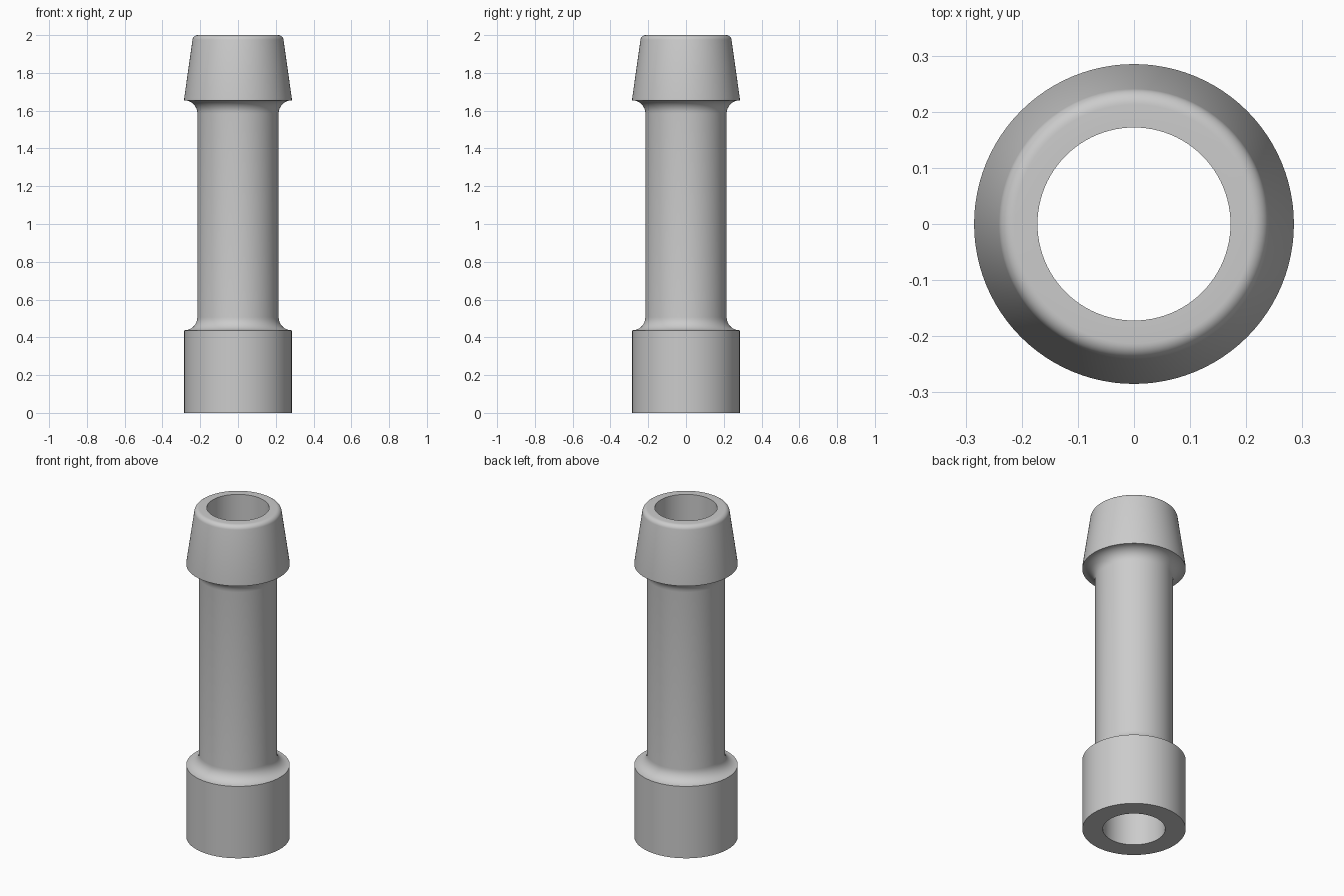
import bpy, bmesh, math
from mathutils import Vector

cube = bpy.data.objects.get("Cube")
if cube:
    bpy.data.objects.remove(cube, do_unlink=True)

SEGMENTS = 96
BORE, STEM, COLLAR = 0.172, 0.215, 0.285
FILLET = COLLAR - STEM


def arc(cx, cz, radius, start, end, steps=8):
    """Points of a circular arc in the profile plane, angles in degrees."""
    angles = [math.radians(start + (end - start) * i / steps) for i in range(steps + 1)]
    return [(cx + radius * math.cos(a), cz + radius * math.sin(a)) for a in angles]


# Closed half-section: base collar, filleted stem, tapered barb, bore
profile = [(BORE, 0), (COLLAR, 0)]
profile += arc(COLLAR, 0.437 + FILLET, FILLET, 270, 180)
profile += arc(COLLAR, 1.655 - FILLET, FILLET, 180, 90)
profile += [(COLLAR, 1.665)]
profile += arc(0.213, 1.972, 0.028, 8, 90)
profile += [(BORE, 2)]

# Spin the section around the vertical axis
bm = bmesh.new()
verts = [bm.verts.new((r, 0, z)) for r, z in profile]
edges = [bm.edges.new((verts[i - 1], verts[i])) for i in range(len(verts))]
bmesh.ops.spin(bm, geom=verts + edges, cent=Vector(), axis=(0, 0, 1),
               angle=math.tau, steps=SEGMENTS, use_merge=True)
bmesh.ops.remove_doubles(bm, verts=bm.verts, dist=0.0001)
bmesh.ops.recalc_face_normals(bm, faces=bm.faces)
mesh = bpy.data.meshes.new("hose_barb_fitting")
bm.to_mesh(mesh)
bm.free()

# Plain grey metal
grey = bpy.data.materials.new("plain grey")
grey.use_nodes = True
grey.diffuse_color = (0.6, 0.6, 0.6, 1)
grey.node_tree.nodes["Principled BSDF"].inputs["Base Color"].default_value = (0.6, 0.6, 0.6, 1)
mesh.materials.append(grey)

fitting = bpy.data.objects.new("hose_barb_fitting", mesh)
bpy.context.collection.objects.link(fitting)
bpy.ops.object.select_all(action='DESELECT')
fitting.select_set(True)
bpy.context.view_layer.objects.active = fitting
bpy.ops.object.shade_smooth_by_angle(angle=math.radians(30))
